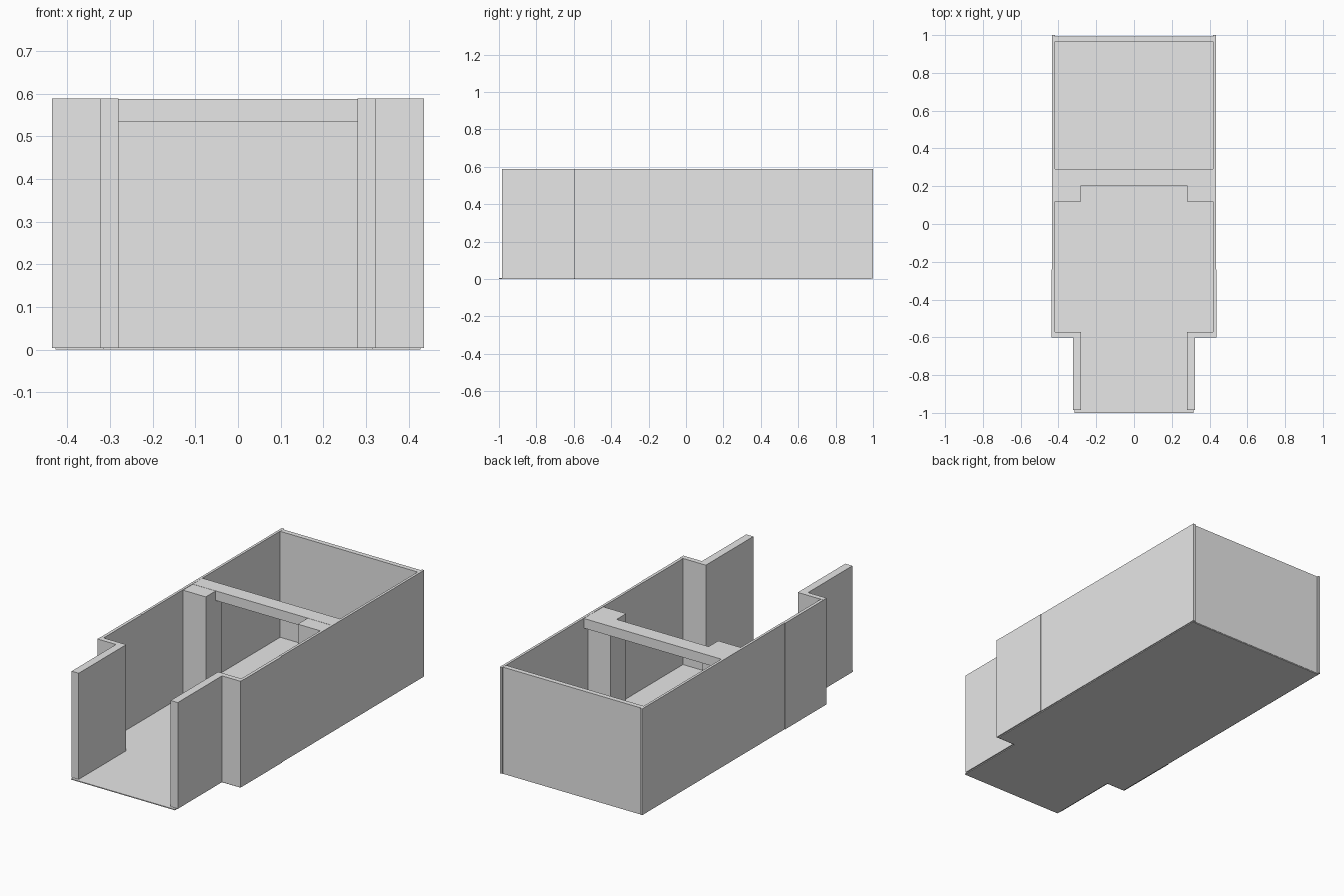
import bpy
import bmesh

cube = bpy.data.objects.get("Cube")
if cube:
    bpy.data.objects.remove(cube, do_unlink=True)

# Single plain grey finish
grey = bpy.data.materials.new("plain_grey")
grey.use_nodes = True
grey.diffuse_color = (0.8, 0.8, 0.8, 1)
grey.node_tree.nodes["Principled BSDF"].inputs["Base Color"].default_value = (0.8, 0.8, 0.8, 1)

BASE = 0.004   # underside of the walls
TOP = 0.588    # top of the walls


def extrude_plan(name, outline, z0, z1):
    """Upright solid from a plan outline of (x, y) points."""
    bm = bmesh.new()
    face = bm.faces.new([bm.verts.new((x, y, z0)) for x, y in outline])
    ext = bmesh.ops.extrude_face_region(bm, geom=[face])
    verts = [g for g in ext["geom"] if isinstance(g, bmesh.types.BMVert)]
    bmesh.ops.translate(bm, verts=verts, vec=(0, 0, z1 - z0))
    bmesh.ops.recalc_face_normals(bm, faces=bm.faces)
    mesh = bpy.data.meshes.new(name)
    bm.to_mesh(mesh)
    bm.free()
    mesh.materials.append(grey)
    obj = bpy.data.objects.new(name, mesh)
    bpy.context.collection.objects.link(obj)
    return obj


def rect(x0, x1, y0, y1):
    return [(x0, y0), (x1, y0), (x1, y1), (x0, y1)]


# Thin floor: wide room with a narrower entrance
half_floor = [(0.316, -1.0), (0.316, -0.594), (0.428, -0.594), (0.428, 0.99)]
floor = half_floor + [(-x, y) for x, y in reversed(half_floor)]
extrude_plan("floor", floor, 0, 0.005)

# Walls and pillars, repeated on both sides
for side, s in (("left", 1), ("right", -1)):
    parts = {
        # Entrance wall with its return to the side wall
        "entrance_wall": ([(0.28, -0.985), (0.323, -0.985), (0.323, -0.6), (0.436, -0.6),
                           (0.436, -0.572), (0.28, -0.572)], TOP + 0.001),
        "front_side_wall": (rect(0.419, 0.436, -0.572, -0.24), TOP),
        "rear_side_wall": (rect(0.419, 0.433, -0.24, 1.0), TOP + 0.001),
        "pillar": (rect(0.28, 0.419, 0.12, 0.255), TOP - 0.001),
    }
    for part, (outline, top) in parts.items():
        extrude_plan(f"{side}_{part}", [(s * x, y) for x, y in outline], BASE, top)

# Back wall, set slightly in from the side wall ends
extrude_plan("back_wall", rect(-0.419, 0.419, 0.965, 0.992), BASE, TOP)

# Beam across the top of the pillars
extrude_plan("cross_beam", rect(-0.419, 0.419, 0.205, 0.29), 0.535, TOP)
